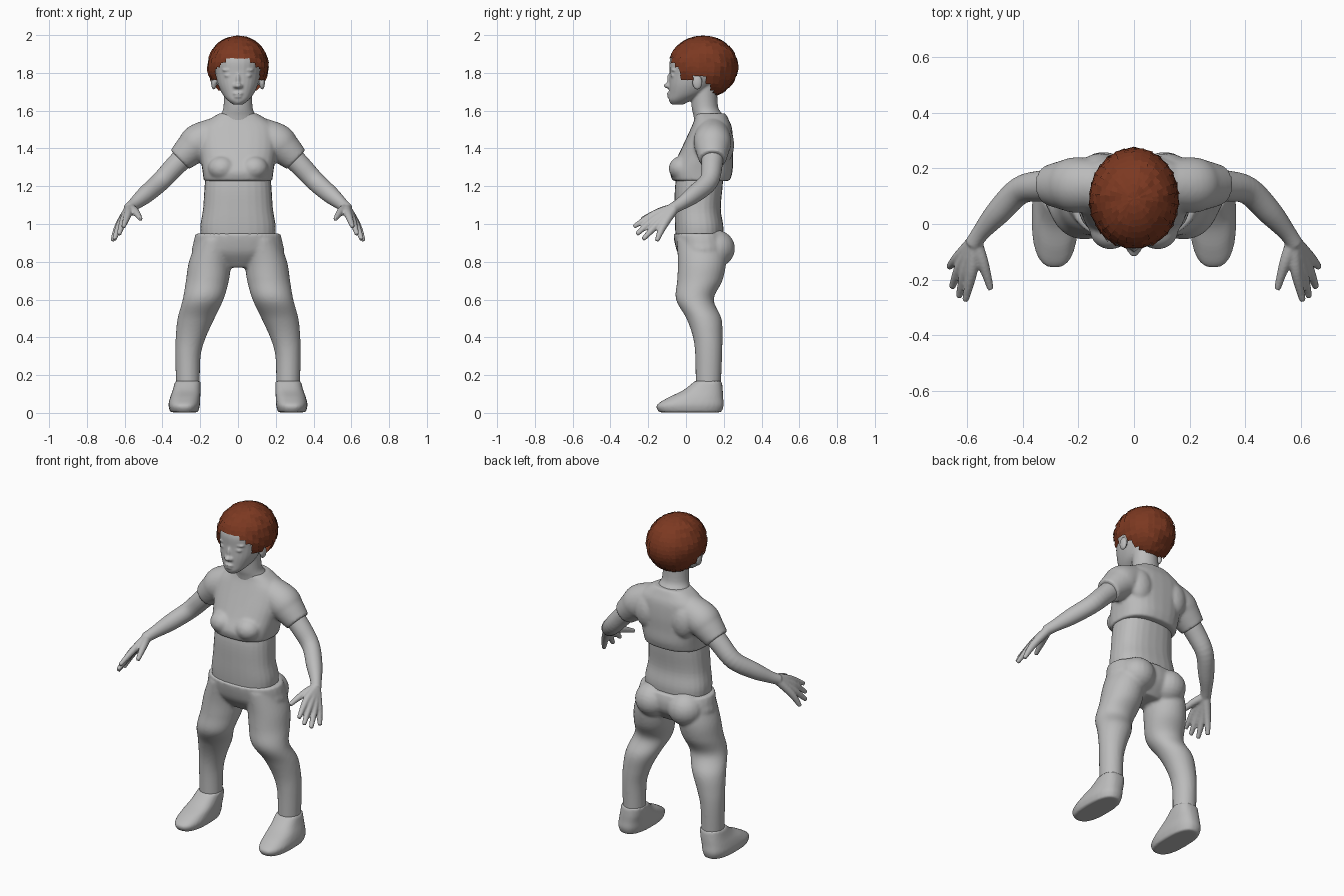
import bpy, bmesh, math, random
from mathutils import Vector, Matrix

random.seed(4)
default_cube = bpy.data.objects.get("Cube")
if default_cube:
    bpy.data.objects.remove(default_cube, do_unlink=True)


def make_material(name, colour):
    material = bpy.data.materials.new(name)
    material.use_nodes = True
    material.diffuse_color = colour
    shader = material.node_tree.nodes["Principled BSDF"]
    shader.inputs["Base Color"].default_value = colour
    shader.inputs["Roughness"].default_value = 0.7
    return material


grey = make_material("plain grey", (0.5, 0.5, 0.5, 1))
auburn = make_material("auburn hair", (0.2, 0.04, 0.015, 1))


def smooth_rows(rows, steps=5):
    """Catmull-Rom interpolation through the section rows."""
    result = []
    padded = [rows[0]] + list(rows) + [rows[-1]]
    for before, start, end, after in zip(padded, padded[1:], padded[2:], padded[3:]):
        for step in range(steps):
            t = step / steps
            result.append([
                b + t * (c - a) / 2
                + t * t * (a - 2.5 * b + 2 * c - d / 2)
                + t ** 3 * (1.5 * (b - c) + (d - a) / 2)
                for a, b, c, d in zip(before, start, end, after)])
    result.append(list(rows[-1]))
    return result


def loft(mesh, rows, level=True, power=2.0, sides=(1,), segments=28):
    """Closed skin over elliptical sections (x, y, z, radius, radius)."""
    rows = smooth_rows(rows)
    centres = [Vector(row[:3]) for row in rows]
    for side in sides:
        rings = []
        for i, row in enumerate(rows):
            across, along = Vector((1, 0, 0)), Vector((0, 1, 0))
            if not level:
                ahead = centres[min(i + 1, len(rows) - 1)] - centres[max(i - 1, 0)]
                across = ahead.cross(Vector((0, 0, 1))).normalized()
                along = ahead.cross(across).normalized()
            ring = []
            for k in range(segments):
                angle = math.tau * k / segments
                c, s = math.cos(angle), math.sin(angle)
                c = math.copysign(abs(c) ** (2 / power), c)
                s = math.copysign(abs(s) ** (2 / power), s)
                point = centres[i] + across * c * row[3] + along * s * row[4]
                point.x *= side
                ring.append(mesh.verts.new(point))
            rings.append(ring)
        for low, high in zip(rings, rings[1:]):
            for k in range(segments):
                n = (k + 1) % segments
                mesh.faces.new((low[k], low[n], high[n], high[k]))
        mesh.faces.new(rings[0][::-1])
        mesh.faces.new(rings[-1])


def ball(mesh, centre, radii, sides=(1, -1)):
    for side in sides:
        place = Matrix.Translation((centre[0] * side, centre[1], centre[2]))
        bmesh.ops.create_uvsphere(mesh, u_segments=20, v_segments=12, radius=1,
                                  matrix=place @ Matrix.Diagonal((*radii, 1)))


def finish(name, mesh, material, voxel=None, relax=4):
    bmesh.ops.recalc_face_normals(mesh, faces=mesh.faces)
    data = bpy.data.meshes.new(name)
    mesh.to_mesh(data)
    mesh.free()
    data.materials.append(material)
    part = bpy.data.objects.new(name, data)
    bpy.context.collection.objects.link(part)
    if voxel:
        remesh = part.modifiers.new("Fuse", "REMESH")
        remesh.mode = "VOXEL"
        remesh.voxel_size = voxel
        remesh.use_smooth_shade = True
        relaxer = part.modifiers.new("Relax", "SMOOTH")
        relaxer.factor = 0.5
        relaxer.iterations = relax
    return part


both = (1, -1)

# Skin: waist, neck, head, arms and hands fused into one surface
body = bmesh.new()
loft(body, [(0, .07, .88, .19, .12), (0, .07, .98, .2, .128), (0, .062, 1.08, .185, .122),
            (0, .068, 1.2, .177, .126), (0, .08, 1.3, .165, .12)], power=2.4)
loft(body, [(0, .13, 1.5, .11, .08), (0, .12, 1.57, .095, .08),
            (0, .1, 1.62, .077, .07), (0, .095, 1.74, .075, .07)])
loft(body, [(0, -.045, 1.632, .025, .03), (0, -.03, 1.655, .055, .06), (0, .005, 1.69, .084, .095),
            (0, .03, 1.74, .107, .12), (0, .055, 1.8, .12, .142), (0, .075, 1.87, .128, .16),
            (0, .08, 1.93, .105, .13), (0, .08, 1.965, .04, .05)], power=2.2)
loft(body, [(.2, .14, 1.43, .055, .055), (.25, .14, 1.39, .06, .06), (.33, .137, 1.31, .056, .056),
            (.41, .12, 1.225, .05, .052), (.49, .04, 1.155, .045, .047),
            (.55, -.03, 1.105, .032, .034), (.58, -.075, 1.08, .03, .03)],
     level=False, sides=both)

# Fingers fan out of the wrist, and their roots make the palm
wrist = (.573, -.06, 1.085)
for knuckle, tip in [((.583, -.17, 1.05), (.607, -.277, .985)),
                     ((.605, -.17, 1.022), (.63, -.262, .945)),
                     ((.623, -.15, 1.0), (.655, -.228, .918)),
                     ((.632, -.12, .99), (.665, -.155, .91)),
                     ((.543, -.14, 1.065), (.515, -.235, 1.025))]:
    loft(body, [(*wrist, .026, .026), (*knuckle, .021, .021), (*tip, .012, .012)],
         level=False, sides=both, segments=12)

# Face details
ball(body, (0, -.094, 1.732), (.02, .024, .015), (1,))
ball(body, (0, -.082, 1.765), (.011, .02, .036), (1,))
ball(body, (.016, -.087, 1.729), (.011, .017, .011))
ball(body, (.05, -.063, 1.786), (.024, .02, .012))
ball(body, (.05, -.06, 1.815), (.034, .02, .009))
ball(body, (0, -.083, 1.69), (.03, .02, .008), (1,))
ball(body, (0, -.08, 1.674), (.026, .02, .009), (1,))
ball(body, (0, -.065, 1.65), (.024, .024, .016), (1,))
ball(body, (.128, .06, 1.75), (.015, .027, .04))
finish("body", body, grey, voxel=.006, relax=3)

# Cropped shirt with short sleeves
shirt = bmesh.new()
loft(shirt, [(0, .08, 1.228, .182, .152), (0, .082, 1.28, .188, .165), (0, .1, 1.35, .2, .148),
             (0, .12, 1.43, .21, .13), (0, .135, 1.51, .2, .108), (0, .135, 1.555, .15, .09),
             (0, .13, 1.585, .1, .08)], power=2.5)
loft(shirt, [(.08, .14, 1.49, .085, .085), (.2, .14, 1.435, .1, .1), (.25, .14, 1.395, .09, .087),
             (.308, .14, 1.34, .072, .07)], level=False, sides=both)
ball(shirt, (.085, -.02, 1.295), (.075, .072, .065))
ball(shirt, (.12, .2, 1.42), (.075, .055, .1))
finish("shirt", shirt, grey, voxel=.009, relax=5)

# Trousers: hips, seat and legs
trousers = bmesh.new()
loft(trousers, [(0, .075, .95, .224, .142), (0, .085, .9, .236, .145), (0, .09, .84, .235, .13),
                (0, .09, .77, .11, .075)], power=2.2)
loft(trousers, [(.115, .08, .92, .1, .13), (.147, .085, .8, .113, .128), (.162, .073, .7, .114, .12),
                (.185, .047, .6, .108, .1), (.222, .095, .5, .098, .093), (.25, .115, .4, .08, .078),
                (.265, .12, .3, .067, .071), (.265, .118, .14, .063, .067)], sides=both)
ball(trousers, (.11, .155, .87), (.105, .105, .1))
finish("trousers", trousers, grey, voxel=.009, relax=5)

# Slip-on shoes
shoes = bmesh.new()
loft(shoes, [(.285, .022, .003, .073, .165), (.285, .022, .04, .083, .178), (.28, .05, .08, .08, .147),
             (.272, .09, .12, .074, .105), (.266, .118, .168, .067, .072)], power=2.5, sides=both)
finish("shoes", shoes, grey, voxel=.008, relax=4)


def under_hair(point):
    """True where the scalp is covered, following the hairline."""
    x, y, z = point
    if y < -.02:
        return z > 1.885 - 1.1 * max(abs(x) - .06, 0)
    if y < .035:
        return z > 1.765
    if y < .09:
        return z > 1.795
    return z > 1.79 - 1.5 * (y - .09)


def hair_shell(across, rows):
    mesh = bmesh.new()
    bmesh.ops.create_uvsphere(mesh, u_segments=across, v_segments=rows, radius=1,
                              matrix=Matrix.Translation((0, .09, 1.832))
                              @ Matrix.Diagonal((.159, .183, .163, 1)))
    bare = [f for f in mesh.faces if not under_hair(f.calc_center_median())]
    bmesh.ops.delete(mesh, geom=bare, context="FACES")
    return mesh


# Smooth cap of hair
cap = finish("hair_cap", hair_shell(72, 48), auburn)
for polygon in cap.data.polygons:
    polygon.use_smooth = True

# Overlapping flat locks laid over the cap, each slightly tilted
guide = hair_shell(30, 22)
locks = bmesh.new()
for face in guide.faces:
    face.normal_update()
    middle = face.calc_center_median()
    turn = (Matrix.Rotation(random.uniform(-.15, .15), 3, face.normal)
            @ Matrix.Rotation(random.uniform(-.2, .2), 3, face.verts[0].co - face.verts[1].co))
    corners = [middle + face.normal * .002 + turn @ (v.co - middle) * 1.15 for v in face.verts]
    locks.faces.new([locks.verts.new(corner) for corner in corners])
guide.free()
finish("hair_locks", locks, auburn)
